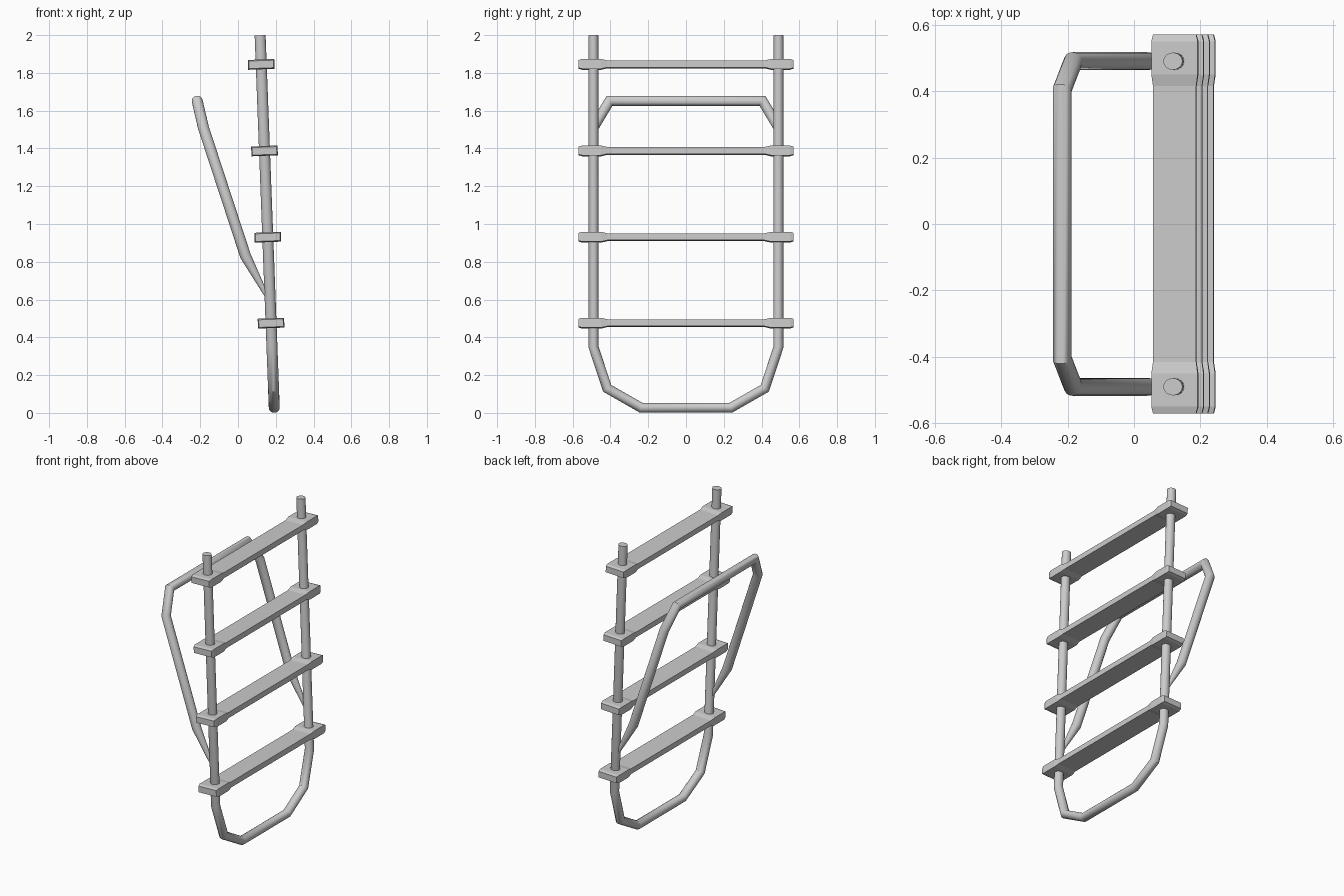
import bpy, bmesh, math
from mathutils import Vector

if "Cube" in bpy.data.objects:
    bpy.data.objects.remove(bpy.data.objects["Cube"])

SIDES = 16
LEAN = 0.038


def rail_x(z):
    return 0.193 - LEAN * z


def finish(bm, name, angle=None):
    bmesh.ops.recalc_face_normals(bm, faces=bm.faces)
    mesh = bpy.data.meshes.new(name)
    bm.to_mesh(mesh)
    bm.free()
    ob = bpy.data.objects.new(name, mesh)
    bpy.context.collection.objects.link(ob)
    if angle:
        bpy.ops.object.select_all(action='DESELECT')
        ob.select_set(True)
        bpy.context.view_layer.objects.active = ob
        bpy.ops.object.shade_smooth_by_angle(angle=math.radians(angle))
    return ob


def skin(bm, rings):
    """Join successive vertex rings and cap both ends."""
    rows = [[bm.verts.new(p) for p in r] for r in rings]
    n = len(rows[0])
    for a, b in zip(rows, rows[1:]):
        for i in range(n):
            j = (i + 1) % n
            bm.faces.new((a[i], a[j], b[j], b[i]))
    bm.faces.new(rows[0][::-1])
    bm.faces.new(rows[-1])


def mitred_tube(name, half, rx, ry, end_scale=1.0):
    """Sweep an oval along a half path mirrored in y, with mitred corners."""
    pts = [Vector(p) for p in half]
    pts += [Vector((p.x, -p.y, p.z)) for p in reversed(pts)]
    dirs = [(b - a).normalized() for a, b in zip(pts, pts[1:])]
    v = Vector((0, 1, 0))
    u = v.cross(dirs[0]).normalized()
    angles = [2 * math.pi * i / SIDES for i in range(SIDES)]
    offs = [u * rx * math.cos(a) + v * ry * math.sin(a) for a in angles]
    rings = []
    for i, p in enumerate(pts):
        d0 = dirs[max(i - 1, 0)]
        d1 = dirs[min(i, len(dirs) - 1)]
        m = (d0 + d1).normalized()
        offs = [o - d0 * (o.dot(m) / d0.dot(m)) for o in offs]
        s = end_scale if i in (0, len(pts) - 1) else 1.0
        rings.append([p + o * s for o in offs])
    bm = bmesh.new()
    skin(bm, rings)
    return finish(bm, name, 40)


# Side rails with the rounded bottom loop, one continuous tube
rail = [(0.49, 1.999), (0.49, 0.35), (0.417, 0.13), (0.237, 0.027)]
mitred_tube("side_rails", [(rail_x(z), y, z) for y, z in rail], 0.029, 0.026)

# Handrail, tapering where it meets the side rails
mitred_tube("handrail", [(0.165, 0.49, 0.595), (0.04, 0.49, 0.83),
                         (-0.183, 0.49, 1.51), (-0.216, 0.405, 1.652)],
            0.029, 0.027, 0.3)

# Steps: thin tread with thicker chamfered clamps at both ends
profile = [(0.57, 0.065, 0.02), (0.55, 0.07, 0.026),
           (0.45, 0.07, 0.026), (0.415, 0.065, 0.018)]
sections = profile + [(-y, w, h) for y, w, h in reversed(profile)]
for k, z in enumerate((0.475, 0.93, 1.387, 1.845)):
    bm = bmesh.new()
    skin(bm, [[(-w, y, -h), (w, y, -h), (w, y, h), (-w, y, h)]
              for y, w, h in sections])
    step = finish(bm, f"step_{k + 1}")
    step.location = (rail_x(z), 0, z)
    step.rotation_euler.y = -math.atan(LEAN)
